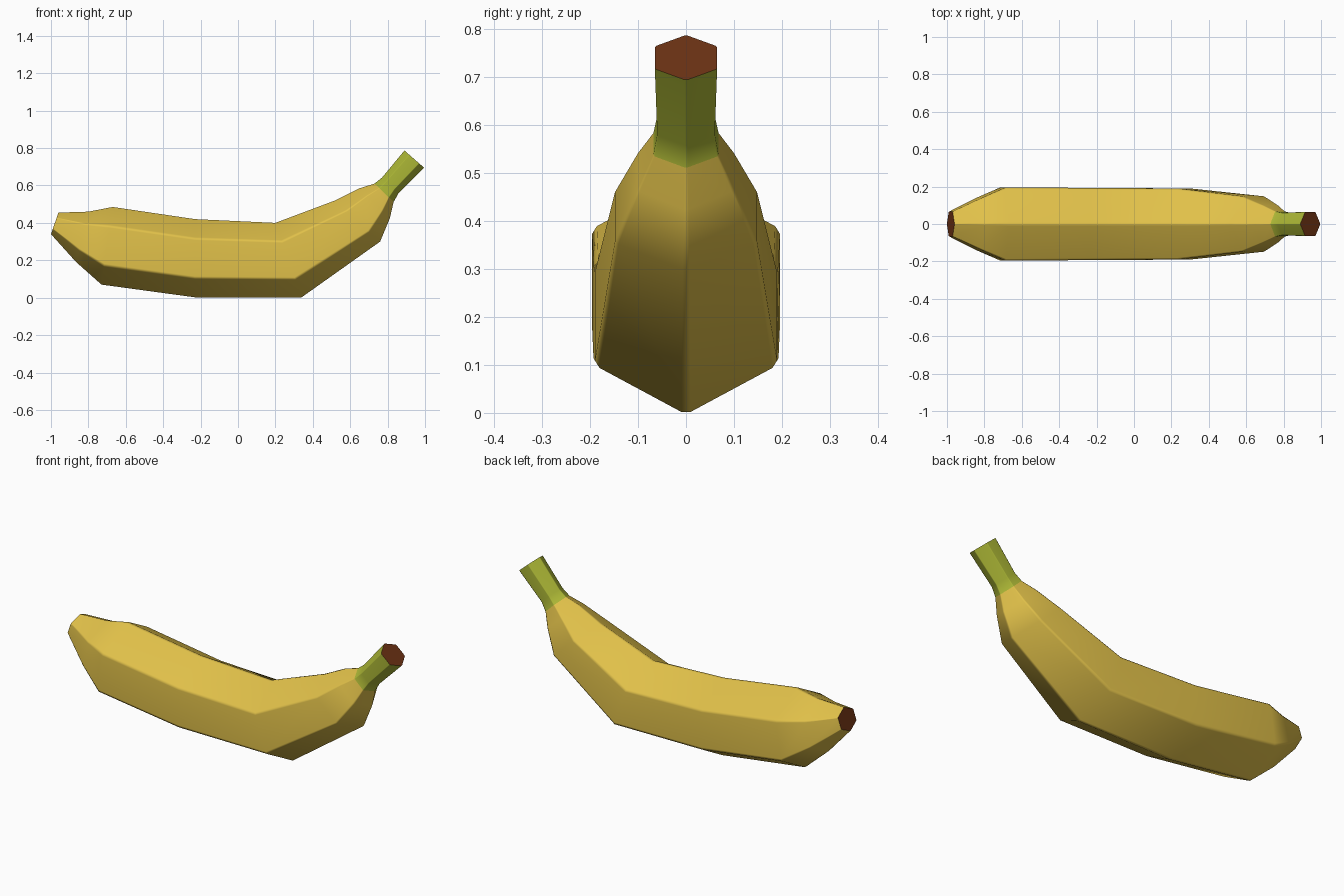
import bpy, bmesh, math
from mathutils import Vector

if "Cube" in bpy.data.objects:
    bpy.data.objects.remove(bpy.data.objects["Cube"])


def material(name, rgb):
    m = bpy.data.materials.new(name)
    m.diffuse_color = (*rgb, 1)
    m.use_nodes = True
    m.node_tree.nodes["Principled BSDF"].inputs["Base Color"].default_value = m.diffuse_color
    return m


yellow = material("banana yellow", (0.75, 0.53, 0.067))
green = material("stem green", (0.41, 0.47, 0.036))
brown = material("cut end brown", (0.15, 0.032, 0.007))

# Hexagonal sections: top (x, z), bottom (x, z), half width
sections = [
    (-0.96, 0.455, -1.00, 0.34, 0.066),
    (-0.80, 0.46, -0.865, 0.19, 0.138),
    (-0.67, 0.485, -0.73, 0.07, 0.196),
    (-0.23, 0.42, -0.23, 0.002, 0.193),
    (0.20, 0.40, 0.34, 0.002, 0.19),
    (0.52, 0.52, 0.76, 0.30, 0.148),
    (0.65, 0.585, 0.812, 0.425, 0.10),
    (0.73, 0.61, 0.832, 0.512, 0.068),
    (0.77, 0.642, 0.858, 0.558, 0.06),
    (0.89, 0.787, 0.995, 0.695, 0.065),
]
STEM_START = 7


def hex_profile(f=0.05):
    """Unit hexagon (width, height) with each corner slightly chamfered."""
    c = [(0, 1), (1, 0.5), (1, -0.5), (0, -1), (-1, -0.5), (-1, 0.5)]
    pts = []
    for i in range(6):
        p = Vector(c[i])
        for q in (c[i - 1], c[(i + 1) % 6]):
            r = p.lerp(Vector(q), f)
            pts.append((r.x, r.y / (1 - f / 2)))
    return pts


# Loft the peel and stem through the sections
bm = bmesh.new()
rings = []
for tx, tz, bx, bz, hw in sections:
    mid = Vector(((tx + bx) / 2, 0, (tz + bz) / 2))
    up = Vector(((tx - bx) / 2, 0, (tz - bz) / 2))
    rings.append([bm.verts.new(mid + up * v + Vector((0, hw * u, 0)))
                  for u, v in hex_profile()])
n = len(rings[0])
for k, (a, b) in enumerate(zip(rings, rings[1:])):
    for i in range(n):
        j = (i + 1) % n
        face = bm.faces.new((a[i], a[j], b[j], b[i]))
        face.material_index = 1 if k >= STEM_START else 0

# Brown cut ends
for ring in (rings[0], rings[-1]):
    bm.faces.new(ring).material_index = 2
bmesh.ops.recalc_face_normals(bm, faces=bm.faces[:])

mesh = bpy.data.meshes.new("banana")
bm.to_mesh(mesh)
bm.free()
for m in (yellow, green, brown):
    mesh.materials.append(m)
obj = bpy.data.objects.new("banana", mesh)
bpy.context.collection.objects.link(obj)

# Soft edges with flat-looking faces
bpy.context.view_layer.objects.active = obj
obj.select_set(True)
bpy.ops.object.shade_smooth_by_angle(angle=math.radians(40))
wn = obj.modifiers.new("weighted normals", 'WEIGHTED_NORMAL')
wn.keep_sharp = True
